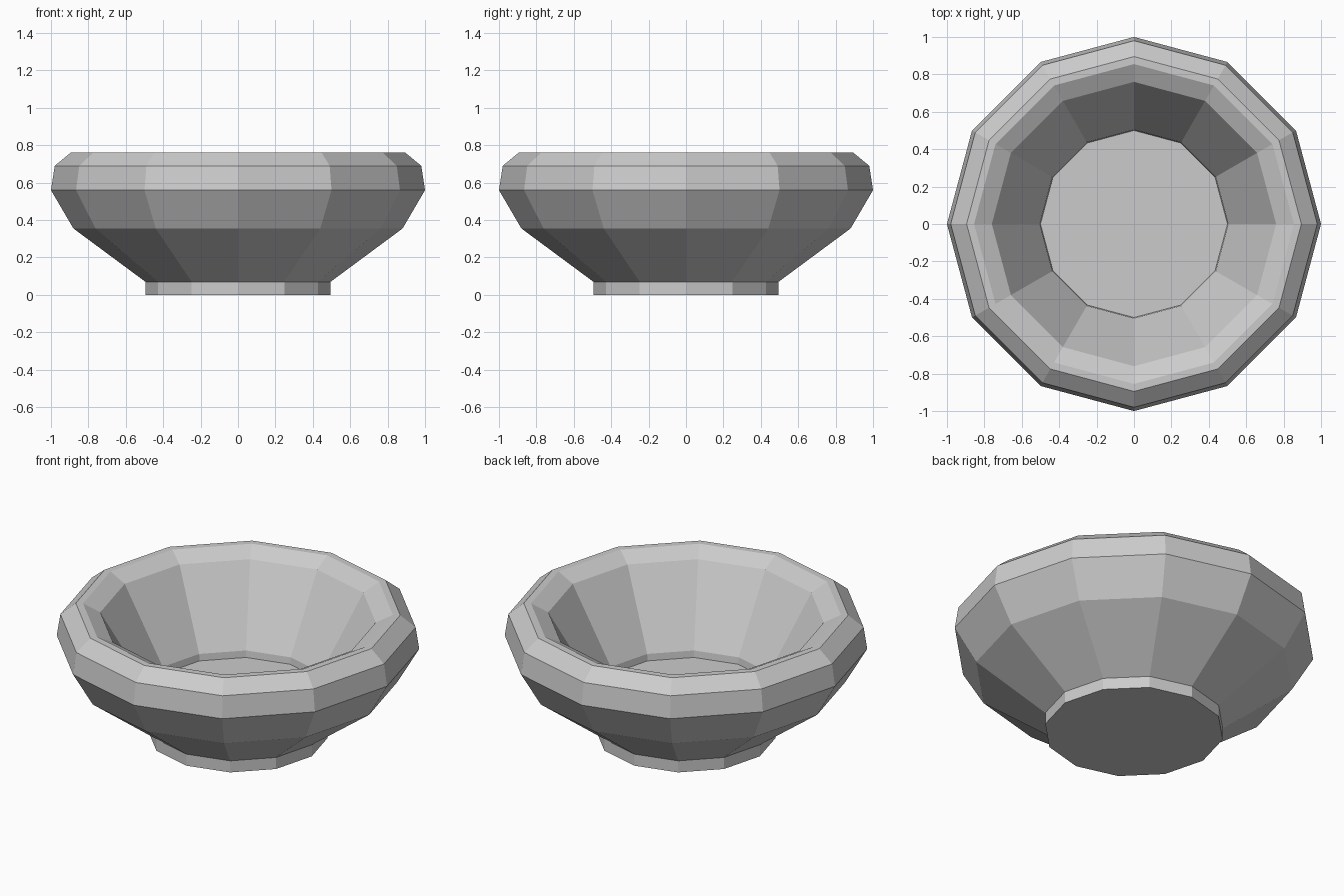
import bpy, bmesh
from math import sin, cos, tau

if "Cube" in bpy.data.objects:
    bpy.data.objects.remove(bpy.data.objects["Cube"])

SIDES = 12

# Radius and height, from the foot up the outside, over the rim and down the inside
PROFILE = [
    (0.495, 0.0), (0.495, 0.07), (0.88, 0.355), (1.0, 0.56), (0.98, 0.69),
    (0.895, 0.76), (0.855, 0.76), (0.76, 0.71), (0.505, 0.275), (0.50, 0.235),
]


def lathe(name, profile, sides):
    """Revolve a profile about z and cap both ends with flat polygons."""
    bm = bmesh.new()
    rings = [[bm.verts.new((r * cos(tau * i / sides), r * sin(tau * i / sides), z))
              for i in range(sides)] for r, z in profile]
    for a, b in zip(rings, rings[1:]):
        for i in range(sides):
            j = (i + 1) % sides
            bm.faces.new((a[i], a[j], b[j], b[i]))
    bm.faces.new(rings[0][::-1])   # underside of the foot
    bm.faces.new(rings[-1])        # floor inside the bowl
    bmesh.ops.recalc_face_normals(bm, faces=bm.faces)
    mesh = bpy.data.meshes.new(name)
    bm.to_mesh(mesh)
    bm.free()
    obj = bpy.data.objects.new(name, mesh)
    bpy.context.collection.objects.link(obj)
    return obj


# Faceted bowl with foot, rim and hollow interior
lathe("bowl", PROFILE, SIDES)
